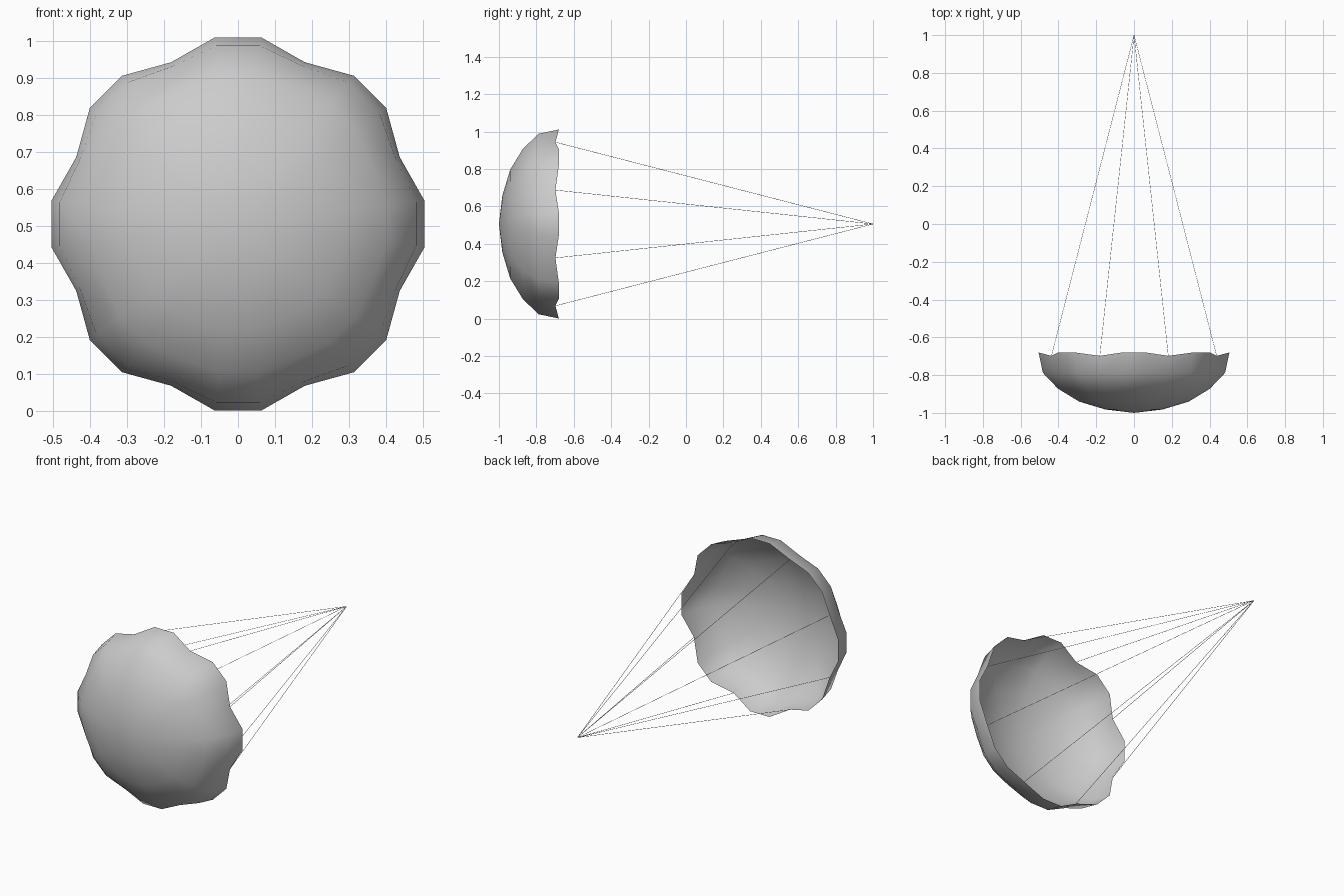
import bpy, bmesh, math
from mathutils import Vector

if "Cube" in bpy.data.objects:
    bpy.data.objects.remove(bpy.data.objects["Cube"])

CZ = 0.506
# rings from crown to rim: (panel radius, panel y, seam radius, seam y)
RINGS = [(0.152, -0.982, 0.150, -0.982),
         (0.293, -0.940, 0.290, -0.940),
         (0.405, -0.872, 0.396, -0.872),
         (0.486, -0.788, 0.462, -0.790),
         (0.509, -0.680, 0.4735, -0.698)]


def polar(r, y, deg):
    a = math.radians(deg)
    return Vector((r * math.sin(a), y, CZ + r * math.cos(a)))


def finish(bm, name, recalc=False):
    if recalc:
        bmesh.ops.recalc_face_normals(bm, faces=bm.faces)
    me = bpy.data.meshes.new(name)
    bm.to_mesh(me)
    bm.free()
    ob = bpy.data.objects.new(name, me)
    bpy.context.collection.objects.link(ob)
    return ob


# canopy: eight gathered panels, scalloped at the rim
bm = bmesh.new()
crown = bm.verts.new((0, -1, CZ))
prev = None
for pr, py, sr, sy in RINGS:
    ring = []
    for k in range(8):
        c = 45 * k
        for r, y, d in ((pr, py, -7), (pr, py, 7), (sr, sy, 22.5)):
            ring.append(bm.verts.new(polar(r, y, c + d)))
    n = len(ring)
    for i in range(n):
        j = (i + 1) % n
        if prev:
            bm.faces.new((prev[i], prev[j], ring[j], ring[i]))
        else:
            bm.faces.new((crown, ring[j], ring[i]))
    prev = ring
# make the crown face outwards (-y)
bm.normal_update()
if sum(f.normal.y for f in bm.faces) > 0:
    bmesh.ops.reverse_faces(bm, faces=bm.faces)
canopy = finish(bm, "canopy")
canopy.data.shade_smooth()
bpy.context.view_layer.objects.active = canopy
canopy.select_set(True)
bpy.ops.object.shade_smooth_by_angle(angle=math.radians(35))

# cords: one thin line from each seam to the shared tie point
bm = bmesh.new()
tie = Vector((0, 1, CZ))
for k in range(8):
    start = polar(RINGS[-1][2], RINGS[-1][3], 45 * k + 22.5)
    d = tie - start
    side = d.cross(Vector((0, 0, 1))).normalized()
    up = side.cross(d).normalized()
    ends = []
    for p in (start, tie):
        ends.append([bm.verts.new(p + 0.0012 * (math.cos(t) * side + math.sin(t) * up))
                     for t in (0, 2 * math.pi / 3, 4 * math.pi / 3)])
    for i in range(3):
        j = (i + 1) % 3
        bm.faces.new((ends[0][i], ends[0][j], ends[1][j], ends[1][i]))
finish(bm, "cords", True)
